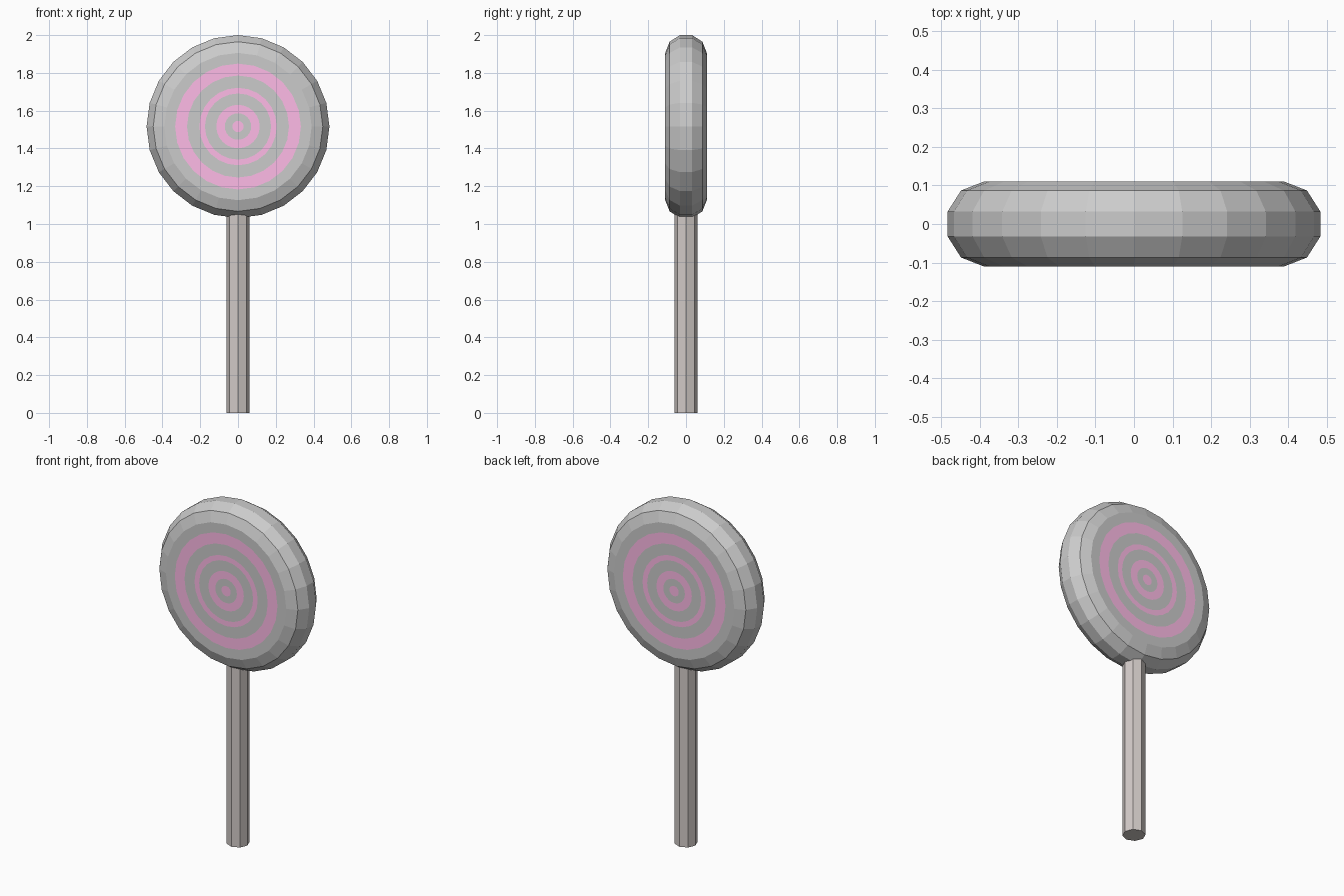
import bpy, bmesh
from math import sin, cos, pi

if "Cube" in bpy.data.objects:
    bpy.data.objects.remove(bpy.data.objects["Cube"])


def material(name, color):
    m = bpy.data.materials.new(name)
    m.diffuse_color = (*color, 1)
    m.use_nodes = True
    m.node_tree.nodes["Principled BSDF"].inputs["Base Color"].default_value = m.diffuse_color
    return m


def lathe(name, profile, sides, axis, mats=(), stripes=()):
    """Revolve (radius, height) points; zero radius ends become poles."""
    bm = bmesh.new()

    def point(r, h, i):
        a = 2 * pi * i / sides
        return (r * cos(a), h, r * sin(a)) if axis == 'Y' else (r * cos(a), r * sin(a), h)

    rings = [[bm.verts.new(point(r, h, i)) for i in range(sides if r else 1)]
             for r, h in profile]
    for k, (lo, hi) in enumerate(zip(rings, rings[1:])):
        for i in range(sides):
            j = (i + 1) % sides
            loop = [lo[i % len(lo)], lo[j % len(lo)], hi[j % len(hi)], hi[i % len(hi)]]
            face = bm.faces.new(list(dict.fromkeys(loop)))
            face.material_index = 1 if k in stripes else 0
    bmesh.ops.recalc_face_normals(bm, faces=bm.faces)
    mesh = bpy.data.meshes.new(name)
    bm.to_mesh(mesh)
    bm.free()
    for m in mats:
        mesh.materials.append(m)
    obj = bpy.data.objects.new(name, mesh)
    bpy.context.collection.objects.link(obj)
    return obj


grey = material("candy_grey", (0.8, 0.8, 0.8))
pink = material("candy_pink", (1.0, 0.5, 0.8))
wood = material("stick_grey", (0.64, 0.59, 0.57))

# Candy disc: flat faces with pink rings and a faceted rounded rim
face_radii = [0, 0.03, 0.07, 0.115, 0.175, 0.205, 0.27, 0.333]
half = [(r, -0.11) for r in face_radii] + [(0.39, -0.11), (0.449, -0.087), (0.484, -0.032)]
profile = half + [(r, -h) for r, h in reversed(half)]
front_stripes = [0, 2, 4, 6]
last = len(profile) - 2
candy = lathe("candy_disc", profile, 24, 'Y', (grey, pink),
              front_stripes + [last - k for k in front_stripes])
candy.location.z = 1.516

# Eight-sided stick, its top hidden inside the candy
lathe("stick", [(0, 0), (0.062, 0), (0.062, 1.08), (0, 1.08)], 8, 'Z', (wood,))
